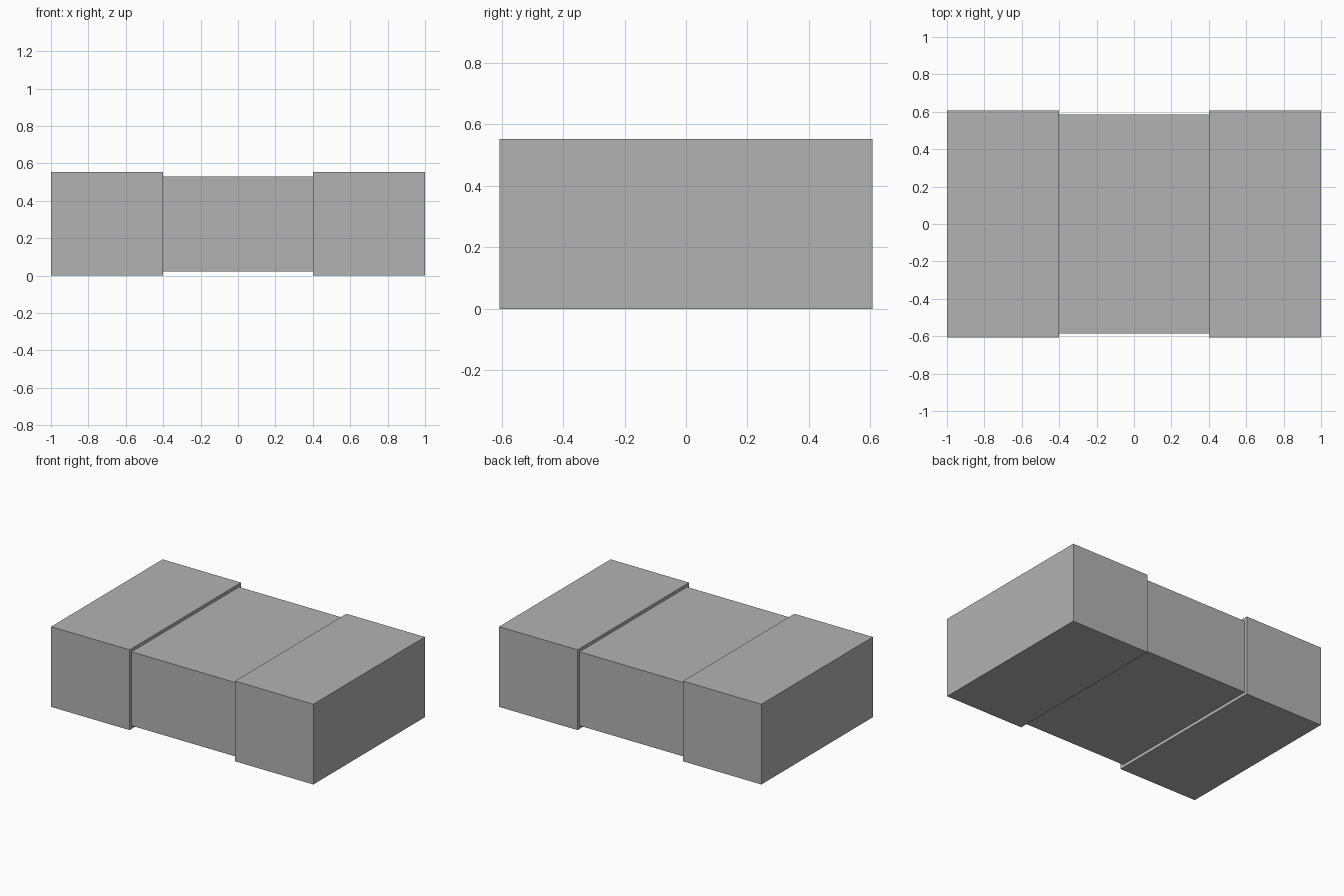
import bpy

# Remove the default cube
default = bpy.data.objects.get("Cube")
if default:
    bpy.data.objects.remove(default, do_unlink=True)

# Single grey material
GREY = (0.45, 0.45, 0.45, 1.0)
grey = bpy.data.materials.new("plain_grey")
grey.use_nodes = True
grey.diffuse_color = GREY
grey.node_tree.nodes["Principled BSDF"].inputs["Base Color"].default_value = GREY

HEIGHT, DEPTH = 0.553, 1.214
SEAM = 0.402      # x where the middle meets the end blocks
INSET = 0.022     # how far the middle is recessed on every side


def block(name, x0, x1, inset=0.0):
    """Box spanning x0..x1, shrunk by inset in depth and height."""
    bpy.ops.mesh.primitive_cube_add(size=1, location=((x0 + x1) / 2, 0, HEIGHT / 2))
    obj = bpy.context.object
    obj.name = name
    obj.scale = (x1 - x0, DEPTH - 2 * inset, HEIGHT - 2 * inset)
    bpy.ops.object.transform_apply(location=False, rotation=False, scale=True)
    obj.data.materials.append(grey)
    return obj


# Two end blocks and the slightly recessed middle
block("right_end_block", -1, -SEAM)
block("left_end_block", SEAM, 1)
block("middle_block", -SEAM, SEAM, INSET)
